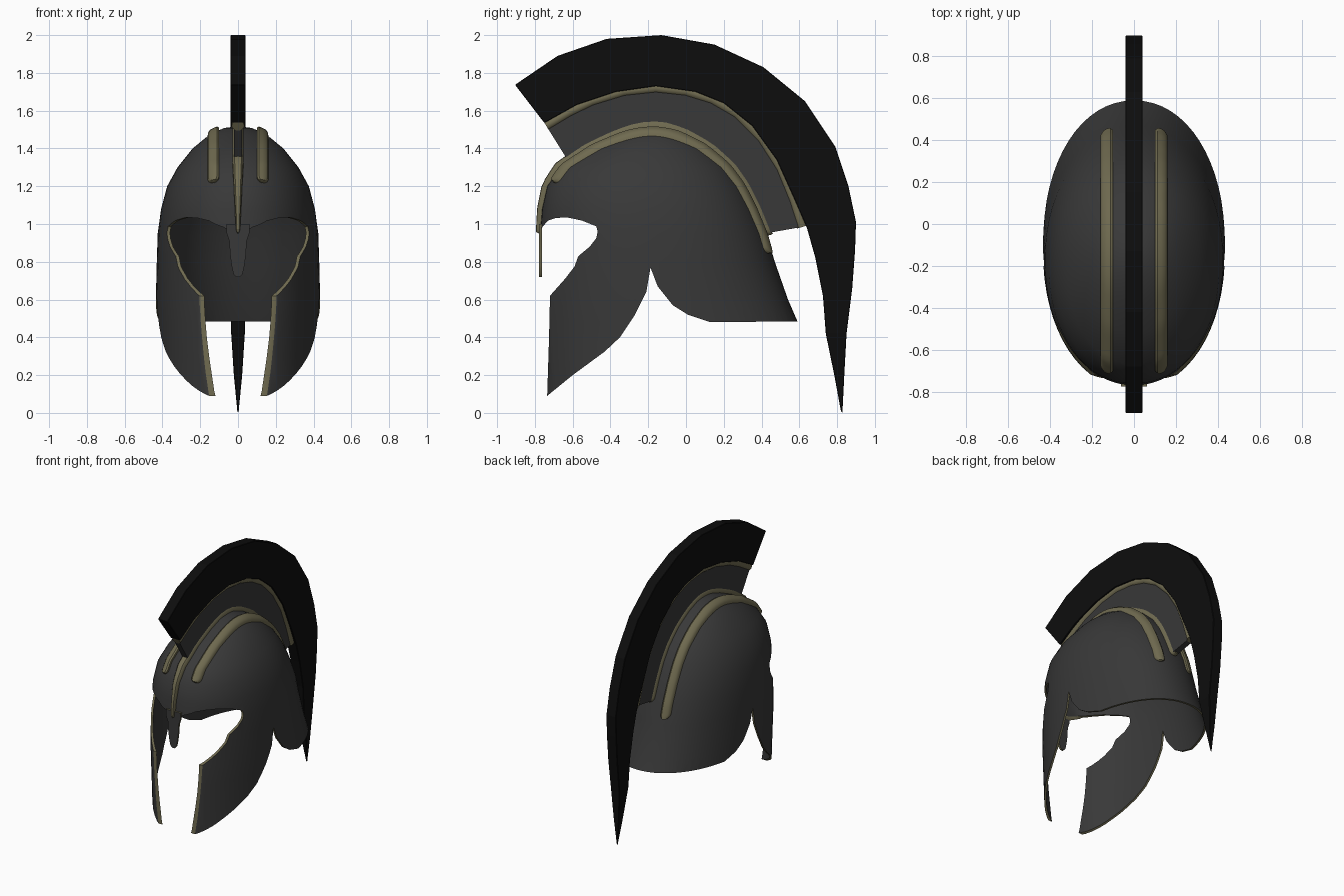
import bpy, bmesh, math
from mathutils import Vector
from mathutils.bvhtree import BVHTree

if "Cube" in bpy.data.objects:
    bpy.data.objects.remove(bpy.data.objects["Cube"])


def material(name, rgb):
    m = bpy.data.materials.new(name)
    m.diffuse_color = (*rgb, 1)
    m.use_nodes = True
    m.node_tree.nodes["Principled BSDF"].inputs["Base Color"].default_value = m.diffuse_color
    return m


STEEL = material("dark steel", (0.04, 0.04, 0.04))
BRONZE = material("dull bronze", (0.16, 0.145, 0.08))
BLACK = material("black plume", (0.004, 0.004, 0.004))


def finish(name, bm, mats, smooth=True):
    bmesh.ops.recalc_face_normals(bm, faces=bm.faces)
    me = bpy.data.meshes.new(name)
    bm.to_mesh(me)
    bm.free()
    ob = bpy.data.objects.new(name, me)
    bpy.context.collection.objects.link(ob)
    for m in mats:
        me.materials.append(m)
    if smooth:
        smooth_shade(ob)
    return ob


def select(ob):
    bpy.ops.object.select_all(action='DESELECT')
    ob.select_set(True)
    bpy.context.view_layer.objects.active = ob


def smooth_shade(ob):
    select(ob)
    bpy.ops.object.shade_smooth_by_angle(angle=math.radians(40))


def grid(bm, rows, closed=False):
    """Quads between consecutive rows of points."""
    vr = [[bm.verts.new(p) for p in r] for r in rows]
    n = len(rows[0])
    for a, b in zip(vr, vr[1:]):
        for i in range(n if closed else n - 1):
            j = (i + 1) % n
            bm.faces.new((a[i], a[j], b[j], b[i]))
    return vr


def prism(bm, pts, step):
    """Polygon of 3D points extruded by a vector."""
    f = bm.faces.new([bm.verts.new(p) for p in pts])
    g = bmesh.ops.extrude_face_region(bm, geom=[f])
    vs = [v for v in g['geom'] if isinstance(v, bmesh.types.BMVert)]
    bmesh.ops.translate(bm, verts=vs, vec=step)


# Shell: rounded sections (z, front y, back y, half width) closed by an apex
SECTIONS = [(0, -.77, .6, .42), (.1, -.775, .6, .43), (.3, -.785, .6, .43),
            (.48, -.79, .592, .435), (.6, -.79, .54, .435), (.8, -.78, .47, .43),
            (.95, -.772, .425, .425), (1.08, -.762, .37, .407), (1.2, -.735, .31, .375),
            (1.3, -.668, .24, .32), (1.4, -.52, .13, .24), (1.47, -.37, .01, .155),
            (1.508, -.26, -.09, .075)]
N, POW = 64, 2 / 2.1


def sgnpow(v):
    return math.copysign(abs(v) ** POW, v)


rows = []
for z, yf, yb, hw in SECTIONS:
    rows.append([(hw * sgnpow(math.cos(a)), (yf + yb) / 2 + (yb - yf) / 2 * sgnpow(math.sin(a)), z)
                 for a in (2 * math.pi * i / N for i in range(N))])
bm = bmesh.new()
vr = grid(bm, rows, closed=True)
apex = bm.verts.new((0, -.17, 1.518))
for i in range(N):
    bm.faces.new((vr[-1][i], vr[-1][(i + 1) % N], apex))
bmesh.ops.recalc_face_normals(bm, faces=bm.faces)
surface = BVHTree.FromBMesh(bm)
shell = finish("helmet_shell", bm, [STEEL, BRONZE], smooth=False)
sol = shell.modifiers.new("thickness", 'SOLIDIFY')
sol.thickness, sol.offset = .015, -1

# Side outline of brow, eye opening, cheek guards and neck; cut edges are bronze
OUTLINE = [(-1, 1.8), (-1, .95), (-.774, .95), (-.76, .985), (-.73, 1.018), (-.69, 1.032),
           (-.63, 1.035), (-.55, 1.018), (-.475, .988), (-.468, .96), (-.475, .925),
           (-.51, .88), (-.57, .83), (-.59, .775), (-.64, .71), (-.72, .62), (-.725, .4),
           (-.735, .09), (-.6, .2), (-.43, .325), (-.35, .4), (-.27, .52), (-.21, .64),
           (-.188, .77), (-.15, .67), (-.07, .57), (.01, .52), (.13, .48), (.8, .487), (.8, 1.8)]
bm = bmesh.new()
prism(bm, [(-.8, y, z) for y, z in OUTLINE], (1.6, 0, 0))
for f in bm.faces:
    f.material_index = 1
cutter = finish("outline_cutter", bm, [STEEL, BRONZE], smooth=False)
cutter.hide_render = True
cut = shell.modifiers.new("outline", 'BOOLEAN')
cut.operation, cut.solver, cut.object = 'INTERSECT', 'EXACT', cutter
select(shell)
for m in ("thickness", "outline"):
    bpy.ops.object.modifier_apply(modifier=m)
bpy.data.objects.remove(cutter)
smooth_shade(shell)

# Nose guard with bronze edge
half = [(.062, 1.0), (.06, .95), (.046, .91), (.042, .84), (.034, .78), (.024, .735), (.01, .72)]
bm = bmesh.new()
prism(bm, [(x, -.777, z) for x, z in half] + [(-x, -.777, z) for x, z in reversed(half)], (0, .014, 0))
bmesh.ops.recalc_face_normals(bm, faces=bm.faces)
for f in bm.faces:
    f.material_index = 0 if abs(f.normal.y) > .5 else 1
finish("nose_guard", bm, [STEEL, BRONZE])


# Bronze bands laid over the dome by casting rays out from inside
def dome_point(x, deg, lift):
    d = Vector((0, math.cos(math.radians(deg)), math.sin(math.radians(deg))))
    return surface.ray_cast(Vector((x, -.17, .95)), d)[0] + d * lift


def band(name, x0, w, h, start, end, taper=False):
    bm, rows, steps = bmesh.new(), [], 48
    for i in range(steps + 1):
        t = .5 - .5 * math.cos(math.pi * i / steps)
        deg = start + (end - start) * t
        d = min(t, 1 - t) * math.radians(abs(end - start)) * .58
        k = math.sqrt(max(.01, 1 - max(0, 1 - d / w) ** 2))   # rounded ends
        hk = min(1, k * 1.5)
        if taper:
            f = min(1, .35 + .65 * (start - deg) / 38)
            k, hk = k * f, hk * (.5 + .5 * f)
        rows.append([dome_point(x0 + u * w * k, deg, l * h * hk - .006 * (l == 0))
                     for u, l in ((-1, 0), (-.95, .6), (-.6, .95), (0, 1), (.6, .95), (.95, .6), (1, 0))])
    grid(bm, rows)
    finish(name, bm, [BRONZE])


band("side_band_left", -.13, .031, .027, 153, -10)
band("side_band_right", .13, .031, .027, 153, -10)
band("centre_band", 0, .03, .034, 180, -1, taper=True)

# Crest holder plate between dome and rail
RAIL = [(-.74, 1.52), (-.62, 1.592), (-.5, 1.65), (-.33, 1.702), (-.16, 1.72), (0, 1.703),
        (.14, 1.66), (.27, 1.585), (.4, 1.455), (.5, 1.3), (.57, 1.13), (.617, .985)]
inner = [dome_point(0, a, -.005) for a in range(0, 141, 7)]
bm = bmesh.new()
prism(bm, [(-.022, y, z) for y, z in RAIL] + [(-.022, p.y, p.z) for p in inner], (.044, 0, 0))
finish("crest_holder", bm, [STEEL])

# Bronze rail tube along the holder
bm, rows = bmesh.new(), []
for i, (y, z) in enumerate(RAIL):
    a, b = RAIL[max(i - 1, 0)], RAIL[min(i + 1, len(RAIL) - 1)]
    n = Vector((0, a[1] - b[1], b[0] - a[0])).normalized()
    rows.append([Vector((.034 * math.cos(t), y, z)) + n * .03 * math.sin(t)
                 for t in (2 * math.pi * k / 12 for k in range(12))])
vr = grid(bm, rows, closed=True)
bm.faces.new(vr[0])
bm.faces.new(vr[-1])
finish("crest_rail", bm, [BRONZE])

# Plume: (outer y, z, inner y, z, half width)
PLUME = [(-.905, 1.737, -.75, 1.535, .04), (-.68, 1.89, -.58, 1.63, .04), (-.42, 1.98, -.37, 1.7, .04),
         (-.13, 2, -.16, 1.73, .04), (.15, 1.95, .05, 1.7, .04), (.41, 1.83, .2, 1.64, .04),
         (.63, 1.65, .35, 1.52, .04), (.79, 1.41, .48, 1.34, .04), (.86, 1.2, .57, 1.14, .04),
         (.9, 1.01, .64, .98, .04), (.895, .86, .685, .82, .04), (.88, .66, .725, .62, .039),
         (.85, .42, .74, .42, .036), (.838, .2, .785, .2, .022), (.828, 0, .82, .01, .003)]
bm = bmesh.new()
vr = grid(bm, [[(-w, a, b), (w, a, b), (w, c, d), (-w, c, d)] for a, b, c, d, w in PLUME], closed=True)
bm.faces.new(vr[0])
bm.faces.new(vr[-1])
plume = finish("plume", bm, [BLACK], smooth=False)
bev = plume.modifiers.new("soft_edges", 'BEVEL')
bev.width, bev.segments, bev.angle_limit = .008, 1, math.radians(50)
